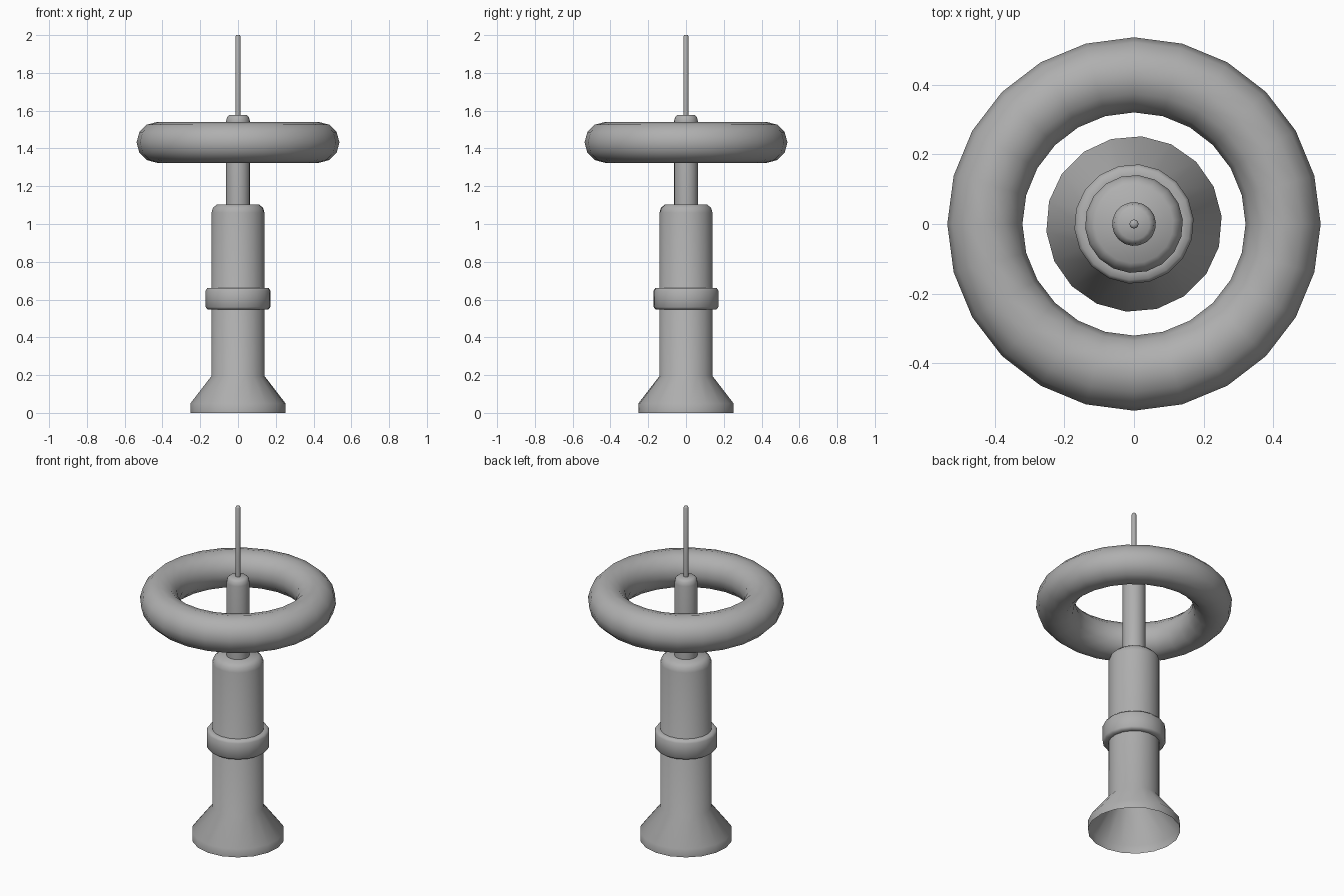
import bpy, bmesh, math

if "Cube" in bpy.data.objects:
    bpy.data.objects.remove(bpy.data.objects["Cube"])

# Mid-grey paint for every part
grey = bpy.data.materials.new("mid_grey")
grey.diffuse_color = (0.43, 0.43, 0.43, 1)
grey.use_nodes = True
grey.node_tree.nodes["Principled BSDF"].inputs["Base Color"].default_value = grey.diffuse_color


def finish(obj, angle):
    obj.data.materials.append(grey)
    bpy.ops.object.select_all(action='DESELECT')
    obj.select_set(True)
    bpy.context.view_layer.objects.active = obj
    bpy.ops.object.shade_smooth_by_angle(angle=math.radians(angle))


def lathe(name, profile, sides, turn=0.0, angle=75):
    """Spin (radius, z) points around z; a zero radius closes the end."""
    bm = bmesh.new()
    rings = []
    for r, z in profile:
        if r == 0:
            rings.append([bm.verts.new((0, 0, z))] * sides)
            continue
        ring = []
        for i in range(sides):
            a = math.radians(turn) + i * math.tau / sides
            ring.append(bm.verts.new((r * math.cos(a), r * math.sin(a), z)))
        rings.append(ring)
    for low, high in zip(rings, rings[1:]):
        for i in range(sides):
            j = (i + 1) % sides
            corners = list(dict.fromkeys((low[i], low[j], high[j], high[i])))
            bm.faces.new(corners)
    bmesh.ops.recalc_face_normals(bm, faces=bm.faces)
    mesh = bpy.data.meshes.new(name)
    bm.to_mesh(mesh)
    bm.free()
    obj = bpy.data.objects.new(name, mesh)
    bpy.context.collection.objects.link(obj)
    finish(obj, angle)
    return obj


# Flared base and thick column, open underneath
lathe("column", [(0.253, 0), (0.253, 0.05), (0.141, 0.195), (0.141, 1.06),
                 (0.133, 1.085), (0.113, 1.104), (0, 1.104)], 18, 5)

# Raised collar around the column
lathe("collar", [(0.141, 0.548), (0.162, 0.548), (0.172, 0.56),
                 (0.172, 0.648), (0.162, 0.662), (0.141, 0.662)], 18, 5)

# Slim upper post with rounded top
lathe("upper_post", [(0.063, 1.104), (0.063, 1.545), (0.058, 1.567),
                     (0.045, 1.578), (0, 1.578)], 18, 5)

# Thin antenna
lathe("antenna", [(0.013, 1.578), (0.013, 1.993), (0.009, 2.0), (0, 2.0)], 12)

# Floating ring
bpy.ops.mesh.primitive_torus_add(major_segments=24, minor_segments=12,
                                 major_radius=0.429, minor_radius=0.108,
                                 location=(0, 0, 1.432))
ring = bpy.context.object
ring.name = "ring"
finish(ring, 75)
